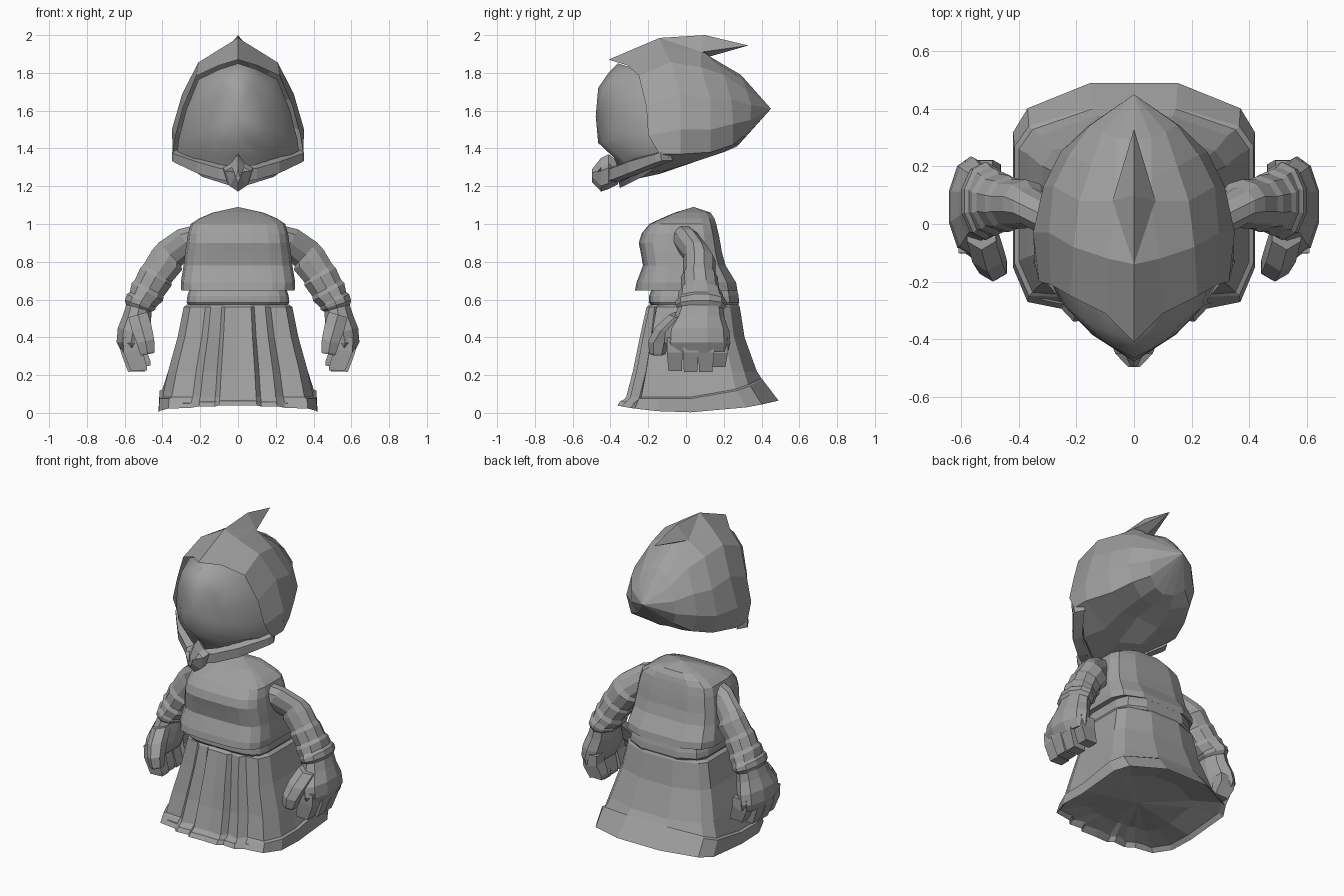
import bpy, bmesh, math
from mathutils import Vector

grey = bpy.data.materials.new("cloth_grey")
grey.diffuse_color = (0.35, 0.35, 0.35, 1)


def make(name, verts, faces, smooth=False):
    bm = bmesh.new()
    vs = [bm.verts.new(v) for v in verts]
    for f in faces:
        bm.faces.new([vs[i] for i in f])
    bmesh.ops.remove_doubles(bm, verts=bm.verts[:], dist=0.0005)
    bmesh.ops.recalc_face_normals(bm, faces=bm.faces[:])
    me = bpy.data.meshes.new(name)
    bm.to_mesh(me)
    bm.free()
    me.materials.append(grey)
    for p in me.polygons:
        p.use_smooth = smooth
    ob = bpy.data.objects.new(name, me)
    bpy.context.collection.objects.link(ob)
    return ob


def loft(name, rings, start=None, end=None, smooth=False):
    """Skin closed rings; start / end are None (open), 'cap' or an apex point."""
    n = len(rings[0])
    verts = [v for r in rings for v in r]
    faces = [(k * n + i, k * n + (i + 1) % n, (k + 1) * n + (i + 1) % n, (k + 1) * n + i)
             for k in range(len(rings) - 1) for i in range(n)]
    for stop, base in ((start, 0), (end, (len(rings) - 1) * n)):
        if stop == 'cap':
            faces.append(tuple(range(base, base + n)))
        elif stop:
            verts.append(stop)
            faces += [(base + i, base + (i + 1) % n, len(verts) - 1) for i in range(n)]
    return make(name, verts, faces, smooth)


def both(half):
    """Half ring from centre line to centre line, closed by its mirror image."""
    return half + [(-x, y, z) for x, y, z in half[-2:0:-1]]


# Hood: half rings from the brow back to the rear point
opening = [(0, -.41, 1.87), (.10, -.31, 1.84), (.22, -.25, 1.785), (.29, -.21, 1.62),
           (.33, -.20, 1.47), (.345, -.14, 1.37), (.2, -.28, 1.27), (0, -.40, 1.21)]
hood = [
    opening,
    [(0, -.14, 1.985), (.09, -.12, 1.93), (.21, -.08, 1.855), (.295, -.03, 1.69),
     (.35, -.03, 1.5), (.345, -.03, 1.37), (.14, -.10, 1.285), (0, -.14, 1.265)],
    [(0, .06, 1.95), (.06, .08, 1.92), (.19, .08, 1.83), (.28, .13, 1.66),
     (.315, .13, 1.5), (.28, .13, 1.38), (.14, .05, 1.33), (0, .03, 1.36)],
    [(0, .12, 1.89), (.06, .16, 1.855), (.15, .2, 1.79), (.225, .24, 1.66),
     (.255, .25, 1.53), (.22, .25, 1.42), (.11, .20, 1.38), (0, .17, 1.38)],
    [(0, .29, 1.79), (.06, .3, 1.765), (.11, .32, 1.71), (.15, .345, 1.63),
     (.16, .34, 1.55), (.13, .31, 1.47), (.07, .28, 1.425), (0, .27, 1.41)]]
loft("hood", [both(r) for r in hood], end=(0, .45, 1.61))
# Curled point on top of the hood
make("hood_tip", [(0, -.14, 1.985), (.075, .08, 1.91), (0, .12, 1.885), (-.075, .08, 1.91),
                  (0, .10, 2.0), (0, .33, 1.945)],
     [(0, 1, 4), (0, 4, 3), (1, 5, 4), (3, 4, 5), (1, 2, 5), (2, 3, 5), (0, 3, 2, 1)])

# Wedge-like face plate inside the hood
face = [[(x * .95, y + .05, z - .02) for x, y, z in opening],
        [(0, -.41, 1.80), (.09, -.37, 1.79), (.17, -.34, 1.735), (.235, -.29, 1.6),
         (.255, -.27, 1.47), (.24, -.27, 1.38), (.13, -.34, 1.35), (0, -.38, 1.35)],
        [(0, -.465, 1.72), (.06, -.435, 1.71), (.11, -.405, 1.68), (.14, -.385, 1.58),
         (.145, -.385, 1.5), (.12, -.40, 1.45), (.06, -.44, 1.435), (0, -.465, 1.43)]]
loft("face", [both(r) for r in face], end=(0, -.478, 1.57), smooth=True)

# Scarf band along the lower edge and its knot
path = [(.35, -.12, 1.365), (.335, -.15, 1.355), (.22, -.29, 1.31), (.10, -.38, 1.275), (0, -.43, 1.26)]
path += [(-x, y, z) for x, y, z in path[-2::-1]]
band = []
for x, y, z in path:
    h = .03 + .01 * (abs(x) < .3)
    band.append([(x, y - .015, z + h * .5), (x * .93, y + .03, z + h),
                 (x * .9, y + .05, z - h), (x, y - .01, z - h)])
loft("scarf_band", band, 'cap', 'cap')


def knot_ring(y, w, top, low):
    m = (top + low) / 2
    return both([(0, y, top), (w * .5, y, top - .05), (w, y, m + .02), (w * .7, y, low + .03), (0, y, low)])


loft("scarf_knot", [knot_ring(-.36, .05, 1.33, 1.21), knot_ring(-.41, .08, 1.37, 1.185),
                    knot_ring(-.45, .065, 1.35, 1.172), knot_ring(-.497, .02, 1.29, 1.22)], 'cap', 'cap')

# Body: cross-sections scaled by half width, front depth and back depth
PLEATED = [(0, -1), (.24, -.99), (.30, -.94), (.5, -.92), (.60, -.84), (.88, -.73), (1, -.42),
           (1, .05), (1, .65), (.88, .82), (.36, 1), (0, 1)]
PLAIN = [(0, -1), (.3, -1), (.6, -.97), (.82, -.88), (.95, -.7), (1, -.4), (1, .05),
         (1, .55), (.88, .82), (.5, 1), (0, 1)]


def body_ring(z, side, front, back, tilt=0.0, fold=0.0, section=PLEATED, step=0.0):
    half = []
    for i, (x, y) in enumerate(section):
        d = y * (front if y < 0 else back)
        f = fold * (1 if i in (1, 3, 5) else -1 if i in (2, 4) else 0)
        s = step if 5 <= i <= 9 else 0
        half.append((x * (side + s), d - f + s * y, z + tilt * max(0, d) ** 2))
    return both(half)


def hem_ring(scale, lift):
    return [(x * scale, y * scale, lift + .003 + .062 * max(0, y / .49) ** 2 + .035 * max(0, -y / .36) ** 2)
            for x, y, z in body_ring(0, .42, .36, .49, 0, .008)]


# Skirt with a raised side trim; the underside is closed by a shallow hollow
loft("skirt", [hem_ring(.62, .055), hem_ring(.95, .025), hem_ring(1, 0),
               body_ring(.075, .405, .315, .405, .62, .012, step=.01),
               body_ring(.083, .40, .308, .40, .62, .012),
               body_ring(.22, .37, .27, .375, 0, .014), body_ring(.40, .32, .235, .31, 0, .012),
               body_ring(.56, .288, .205, .285, 0, .006), body_ring(.575, .268, .19, .278)],
     (0, .04, .09))

loft("belt", [body_ring(z, s, f, b, section=PLAIN) for z, s, f, b in (
    (.57, .262, .185, .275), (.585, .272, .197, .282), (.62, .268, .195, .278), (.66, .255, .18, .268))],
     'cap', 'cap')
tunic = [(.66, .25, .18, .25), (.648, .30, .27, .272), (.69, .303, .262, .265), (.78, .288, .228, .21),
         (.85, .28, .24, .19), (.90, .272, .25, .182), (.95, .265, .235, .172), (1.0, .25, .195, .16),
         (1.03, .205, .13, .15), (1.06, .135, .06, .13)]
loft("tunic", [body_ring(*r, section=PLAIN) for r in tunic], 'cap', (0, .04, 1.09))


def tube(name, stations, n=10, sign=1):
    """Stations are x, y, z, half thickness in x-z, half width in y."""
    rings = []
    for k, (x, y, z, a, b) in enumerate(stations):
        p, q = stations[max(k - 1, 0)], stations[min(k + 1, len(stations) - 1)]
        t = Vector((q[0] - p[0], 0, q[2] - p[2])).normalized()
        ring = []
        for i in range(n):
            w = 2 * math.pi * (i + .5) / n
            c = a * math.cos(w)
            ring.append((sign * (x - t.z * c), y + b * math.sin(w), z + t.x * c))
        rings.append(ring)
    return loft(name, rings, 'cap', 'cap')


# Arms: wrinkled sleeve, cuff, palm, four fingers and a thumb on each side
sleeve = [(.19, -.02, .93, .075, .075), (.28, .01, .90, .085, .07), (.36, .06, .84, .09, .07),
          (.375, .07, .81, .10, .085), (.425, .07, .74, .092, .085), (.435, .07, .72, .10, .098),
          (.47, .075, .66, .092, .10), (.48, .075, .64, .10, .115), (.51, .08, .59, .08, .125)]
cuff = [(.495, .08, .62, .07, .115), (.512, .08, .59, .09, .135), (.52, .08, .57, .088, .135),
        (.525, .08, .55, .07, .12)]
palm = [(.52, .08, .58, .07, .115), (.535, .07, .50, .08, .135), (.555, .06, .43, .088, .17),
        (.567, .06, .37, .08, .175), (.56, .065, .33, .06, .16)]
thumb = [(.53, -.03, .52, .06, .06), (.51, -.10, .45, .062, .065),
         (.49, -.145, .38, .055, .055), (.48, -.15, .32, .045, .045), (.478, -.15, .31, .04, .04)]
for side, s in (("right", 1), ("left", -1)):
    tube(side + "_sleeve", sleeve, sign=s)
    tube(side + "_cuff", cuff, sign=s)
    tube(side + "_palm", palm, sign=s)
    tube(side + "_thumb", thumb, 6, s)
    # The outer fingers sit further in, so the knuckles form an arc
    for i, (y, dx) in enumerate(((-.06, -.015), (.025, 0), (.108, -.005), (.18, -.035))):
        low = .22 + .03 * (i == 3) + .005 * (i == 0)
        tube(f"{side}_finger_{i + 1}", [(.575 + dx, y, .40, .07, .057), (.572 + dx, y, .33, .07, .059),
                                        (.54 + dx, y * .96, low + .01, .062, .05),
                                        (.54 + dx, y * .96, low, .06, .048)], 4, s)
